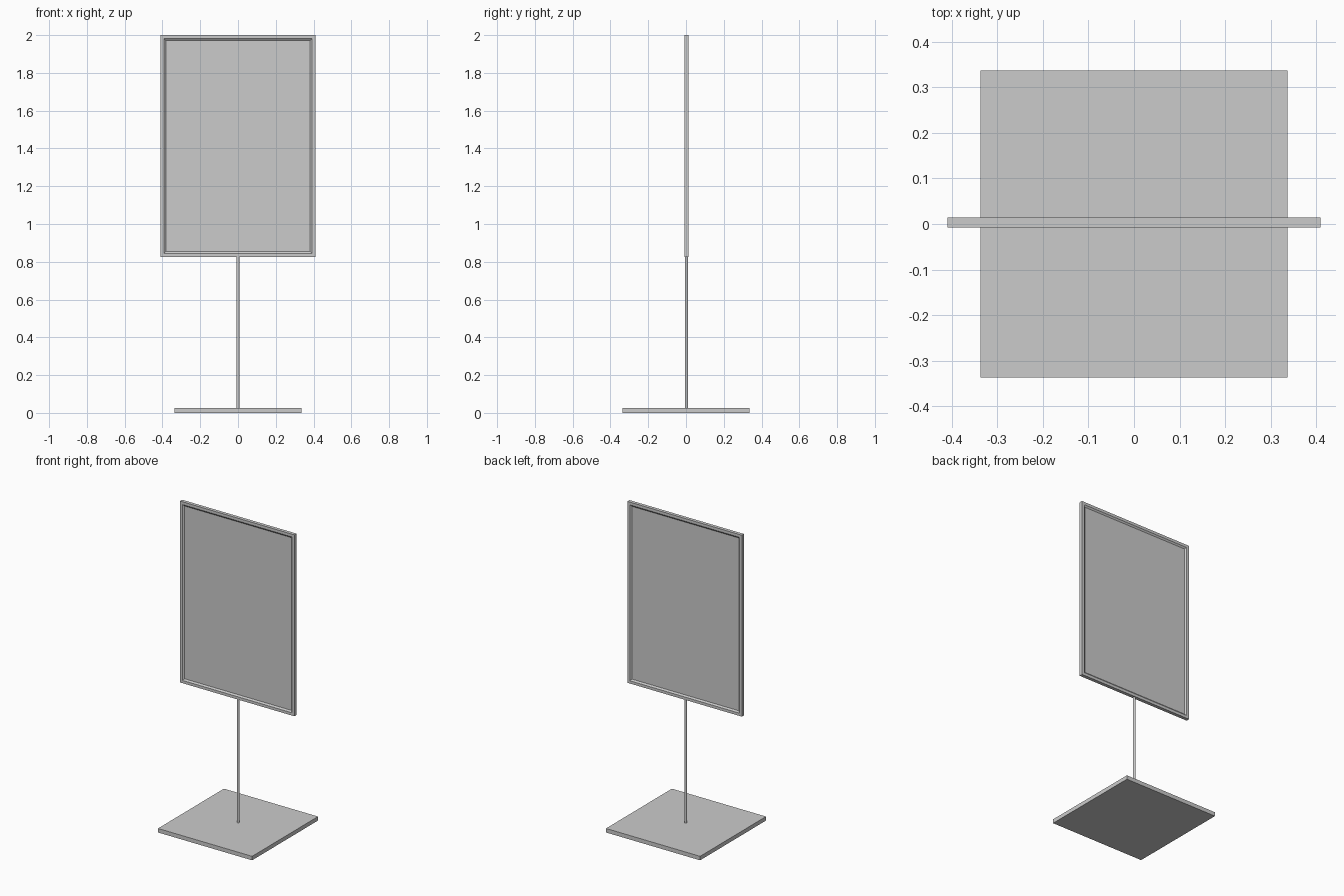
import bpy, bmesh

if "Cube" in bpy.data.objects:
    bpy.data.objects.remove(bpy.data.objects["Cube"])

FRAME_Y = 0.003              # depth centre of pole and frame
HALF_W, Z0, Z1 = 0.41, 0.826, 2.0
BASE_TOP = 0.026


def box(name, lo, hi):
    bpy.ops.mesh.primitive_cube_add(size=1, location=[(a + b) / 2 for a, b in zip(lo, hi)])
    ob = bpy.context.object
    ob.name = name
    ob.scale = [b - a for a, b in zip(lo, hi)]
    bpy.ops.object.transform_apply(location=False, rotation=False, scale=True)
    return ob


# square floor plate
box("base_plate", (-0.337, -0.337, 0), (0.337, 0.337, BASE_TOP))

# round pole
bpy.ops.mesh.primitive_cylinder_add(vertices=24, radius=0.008, depth=Z0 - BASE_TOP + 0.004,
                                    location=(0, FRAME_Y, (Z0 + BASE_TOP) / 2))
bpy.context.object.name = "pole"
bpy.ops.object.shade_smooth_by_angle()

# mitred frame: (inset from outer edge, depth) profile with sloped inner lips
profile = [(0, -0.011), (0.018, -0.011), (0.028, -0.003),
           (0.028, 0.003), (0.018, 0.011), (0, 0.011)]
bm = bmesh.new()
rings = []
for sx, top in ((-1, False), (1, False), (1, True), (-1, True)):
    rings.append([bm.verts.new((sx * (HALF_W - d), FRAME_Y + y, Z1 - d if top else Z0 + d))
                  for d, y in profile])
for i in range(4):
    a, b = rings[i], rings[(i + 1) % 4]
    for j in range(len(profile)):
        k = (j + 1) % len(profile)
        bm.faces.new((a[j], b[j], b[k], a[k]))
bmesh.ops.recalc_face_normals(bm, faces=bm.faces)
mesh = bpy.data.meshes.new("sign_frame")
bm.to_mesh(mesh)
bm.free()
bpy.context.collection.objects.link(bpy.data.objects.new("sign_frame", mesh))

# thin display panel held inside the frame
e = 0.028
box("display_panel", (-HALF_W + e, FRAME_Y - 0.003, Z0 + e), (HALF_W - e, FRAME_Y + 0.003, Z1 - e))
